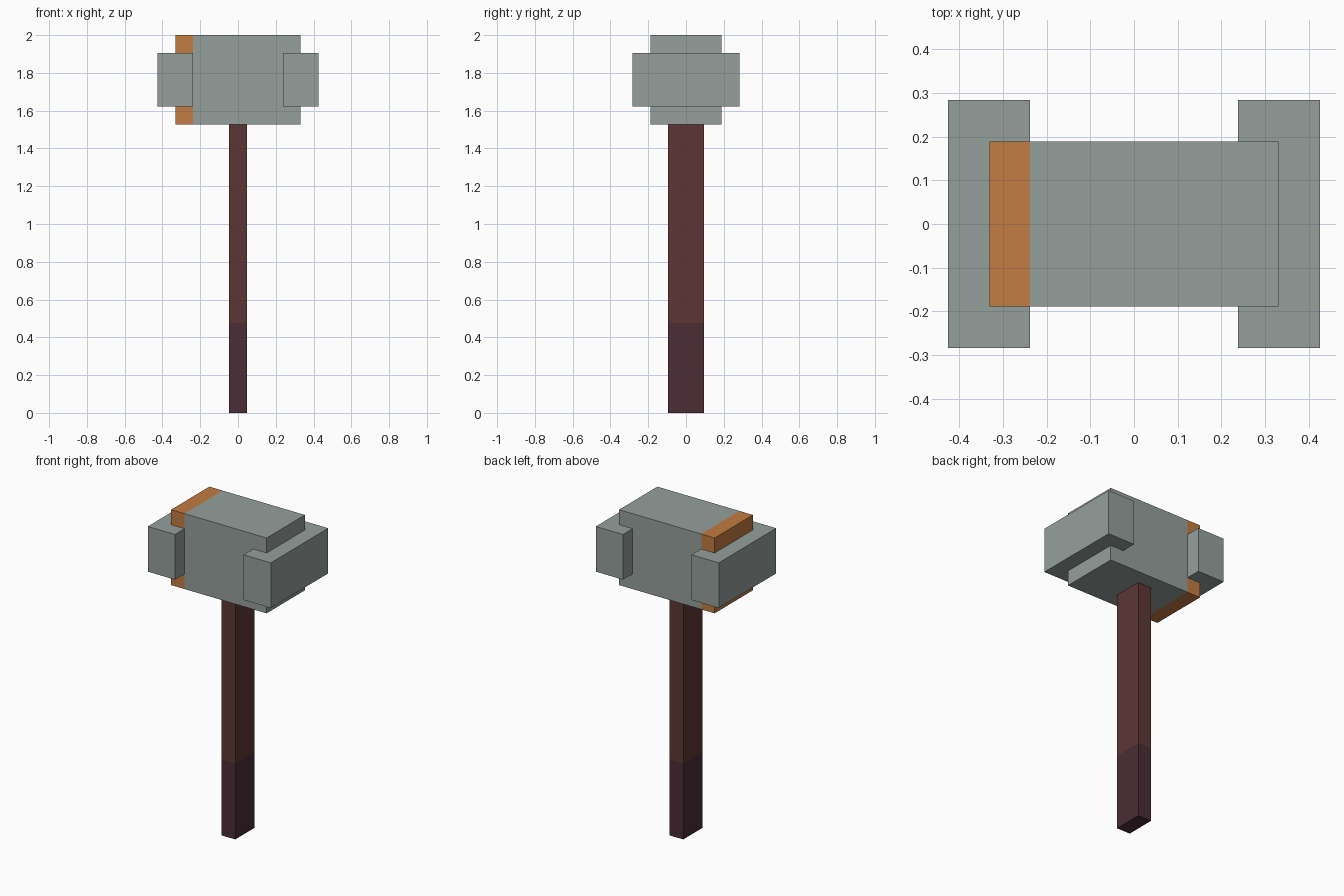
import bpy
import bmesh
from mathutils import Vector

default_cube = bpy.data.objects.get("Cube")
if default_cube:
    bpy.data.objects.remove(default_cube, do_unlink=True)


def make_material(name, rgb):
    mat = bpy.data.materials.new(name)
    mat.use_nodes = True
    colour = (*rgb, 1.0)
    mat.diffuse_color = colour
    mat.node_tree.nodes["Principled BSDF"].inputs["Base Color"].default_value = colour
    return mat


steel = make_material("grey_steel", (0.30, 0.35, 0.335))
copper = make_material("copper_orange", (0.54, 0.20, 0.054))
wood = make_material("brown_wood", (0.107, 0.037, 0.034))
leather = make_material("dark_grip", (0.069, 0.026, 0.036))


def make_box(name, low, high, materials, axis=None, cut=0.0):
    """Box between two corners; faces below the cut on an axis get the second material."""
    low, high = Vector(low), Vector(high)
    size, middle = high - low, (low + high) / 2
    bm = bmesh.new()
    bmesh.ops.create_cube(bm, size=1.0)
    for v in bm.verts:
        v.co = Vector(a * b for a, b in zip(v.co, size)) + middle
    if axis is not None:
        normal, point = Vector(), Vector()
        normal[axis], point[axis] = 1.0, cut
        bmesh.ops.bisect_plane(bm, geom=bm.verts[:] + bm.edges[:] + bm.faces[:],
                               plane_co=point, plane_no=normal)
        for f in bm.faces:
            f.material_index = int(f.calc_center_median()[axis] < cut)
    mesh = bpy.data.meshes.new(name)
    bm.to_mesh(mesh)
    bm.free()
    for mat in materials:
        mesh.materials.append(mat)
    obj = bpy.data.objects.new(name, mesh)
    bpy.context.collection.objects.link(obj)
    return obj


HEAD_BOTTOM, TOP = 1.528, 2.0
CAP_INNER, CAP_OUTER = 0.238, 0.426

# Handle with a darker grip at its lower end
make_box("handle", (-0.047, -0.094, 0), (0.047, 0.094, HEAD_BOTTOM),
         [wood, leather], axis=2, cut=0.475)

# Head block with a copper band at its right end
make_box("hammer_head", (-0.331, -0.189, HEAD_BOTTOM), (0.331, 0.189, TOP),
         [steel, copper], axis=0, cut=-CAP_INNER)

# Striking blocks, one at each end of the head
for side, (x0, x1) in {"left": (CAP_INNER, CAP_OUTER),
                       "right": (-CAP_OUTER, -CAP_INNER)}.items():
    make_box(side + "_striking_block", (x0, -0.284, 1.623), (x1, 0.284, 1.906), [steel])
